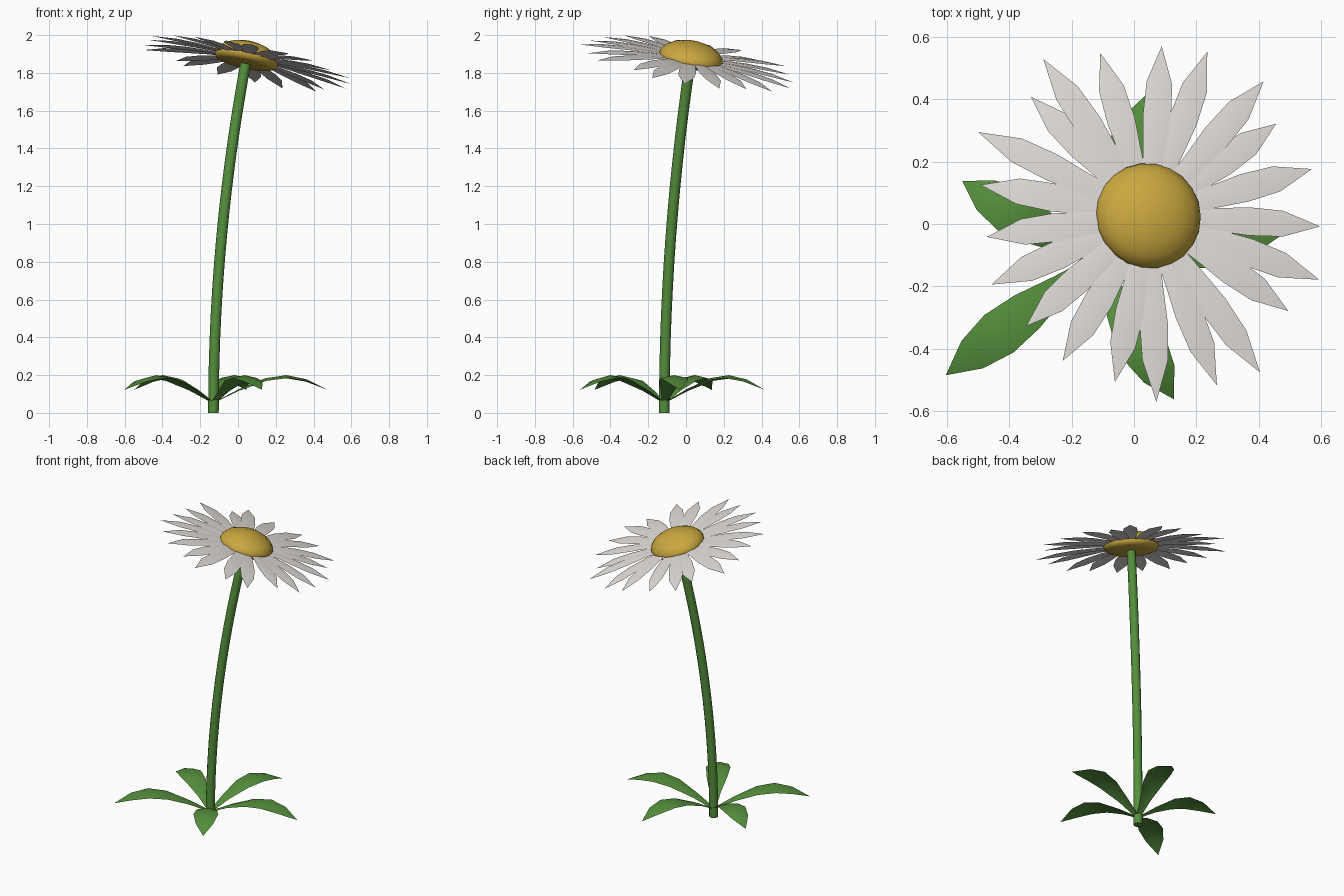
import bpy, bmesh
from math import radians, cos, sin, pi
from mathutils import Vector, Matrix

cube = bpy.data.objects.get("Cube")
if cube:
    bpy.data.objects.remove(cube, do_unlink=True)


def material(name, r, g, b):
    mat = bpy.data.materials.new(name)
    mat.use_nodes = True
    mat.diffuse_color = (r, g, b, 1)
    mat.node_tree.nodes["Principled BSDF"].inputs["Base Color"].default_value = (r, g, b, 1)
    return mat


WHITE = material("petal white", 0.75, 0.72, 0.69)
GOLD = material("centre gold", 0.59, 0.39, 0.05)
GREEN = material("leaf green", 0.09, 0.275, 0.045)


def shade(obj):
    bpy.ops.object.select_all(action='DESELECT')
    obj.select_set(True)
    bpy.context.view_layer.objects.active = obj
    bpy.ops.object.shade_smooth_by_angle(angle=radians(50))


def add_object(name, bm, mat, matrix):
    mesh = bpy.data.meshes.new(name)
    bm.to_mesh(mesh)
    bm.free()
    mesh.materials.append(mat)
    obj = bpy.data.objects.new(name, mesh)
    bpy.context.collection.objects.link(obj)
    obj.matrix_world = matrix
    shade(obj)


def blade(bm, angle, length, profile, fold, lift=0.0):
    """Pointed strip with a raised midrib; rows are (fraction of length, half width, height)."""
    out = Vector((cos(angle), sin(angle), 0))
    side = Vector((-sin(angle), cos(angle), 0))
    drop = Vector((0, 0, fold))
    rows = []
    for t, w, z in profile:
        mid = out * (t * length) + Vector((0, 0, z + lift))
        points = [mid - (side + drop) * w, mid, mid + (side - drop) * w] if w else [mid]
        rows.append([bm.verts.new(p) for p in points])
    for a, b in zip(rows, rows[1:]):
        for k in (0, 1):
            far = b[k:k + 2] if len(b) > 1 else b
            bm.faces.new([a[k], *far, a[k + 1]])
    bmesh.ops.reverse_faces(bm, faces=[f for f in bm.faces if f.normal.z < 0])
    bm.normal_update()
    bmesh.ops.reverse_faces(bm, faces=[f for f in bm.faces if f.normal.z < 0])


# Flower head frame, leaning back and to the left
HEAD = Vector((0.046, 0.026, 1.878))
normal = Vector((0.21, 0.177, 1)).normalized()
tilt = Vector((0, 0, 1)).rotation_difference(normal).to_matrix().to_4x4()
head_frame = Matrix.Translation(HEAD) @ tilt

# Petals: irregular ring of (degrees, length)
PETALS = [(-2, .567), (17, .568), (36, .53), (49, .594), (69, .58), (84, .56), (105, .55),
          (123, .605), (134, .535), (154, .608), (170, .55), (188, .53), (204, .56),
          (222, .54), (239, .55), (258, .55), (272, .6), (292, .585), (306, .615),
          (327, .545), (341, .593)]
PETAL_SHAPE = [(.2, .028, 0), (.4, .037, .003), (.58, .046, 0), (.78, .042, -.008), (1, 0, -.026)]
bm = bmesh.new()
for i, (deg, length) in enumerate(PETALS):
    blade(bm, radians(deg), length, PETAL_SHAPE, fold=0.08, lift=0.003 * (i % 2))
add_object("petals", bm, WHITE, head_frame)

# Domed flower centre, turned from a half profile
DOME = [(0, -.034), (.135, -.034), (.16, -.025), (.172, -.004), (.167, .02),
        (.142, .049), (.1, .072), (.05, .086), (0, .091)]
bm = bmesh.new()
verts = [bm.verts.new((r, 0, z)) for r, z in DOME]
edges = [bm.edges.new(pair) for pair in zip(verts, verts[1:])]
bmesh.ops.spin(bm, geom=verts + edges, cent=(0, 0, 0), axis=(0, 0, 1), angle=2 * pi, steps=22)
bmesh.ops.remove_doubles(bm, verts=bm.verts, dist=0.0005)
bmesh.ops.recalc_face_normals(bm, faces=bm.faces)
add_object("flower_centre", bm, GOLD, head_frame)

# Stem: one gently bending curve
BASE = Vector((-0.13, -0.115, 0))
top = HEAD - normal * 0.02
bend = Vector((BASE.x, BASE.y, top.z / 2))
curve = bpy.data.curves.new("stem", 'CURVE')
curve.dimensions = '3D'
curve.bevel_depth = 0.028
curve.bevel_resolution = 4
curve.resolution_u = 14
curve.use_fill_caps = True
spline = curve.splines.new('BEZIER')
spline.bezier_points.add(1)
for point, co in zip(spline.bezier_points, (BASE, top)):
    point.handle_left_type = point.handle_right_type = 'FREE'
    point.co = co
    point.handle_left = point.handle_right = co.lerp(bend, 2 / 3)
curve.materials.append(GREEN)
stem = bpy.data.objects.new("stem", curve)
bpy.context.collection.objects.link(stem)
bpy.ops.object.select_all(action='DESELECT')
stem.select_set(True)
bpy.context.view_layer.objects.active = stem
bpy.ops.object.convert(target='MESH')
shade(bpy.context.view_layer.objects.active)

# Five arching leaves around the foot of the stem
LEAVES = [(7.6, .61), (72, .56), (149, .49), (218, .6), (300, .515)]
LEAF_SHAPE = [(0, .012, .055), (.22, .036, .125), (.45, .066, .183),
              (.64, .076, .2), (.82, .056, .177), (1, 0, .122)]
for i, (deg, length) in enumerate(LEAVES):
    bm = bmesh.new()
    blade(bm, radians(deg), length, LEAF_SHAPE, fold=0.2)
    add_object(f"leaf_{i + 1}", bm, GREEN, Matrix.Translation(BASE))
